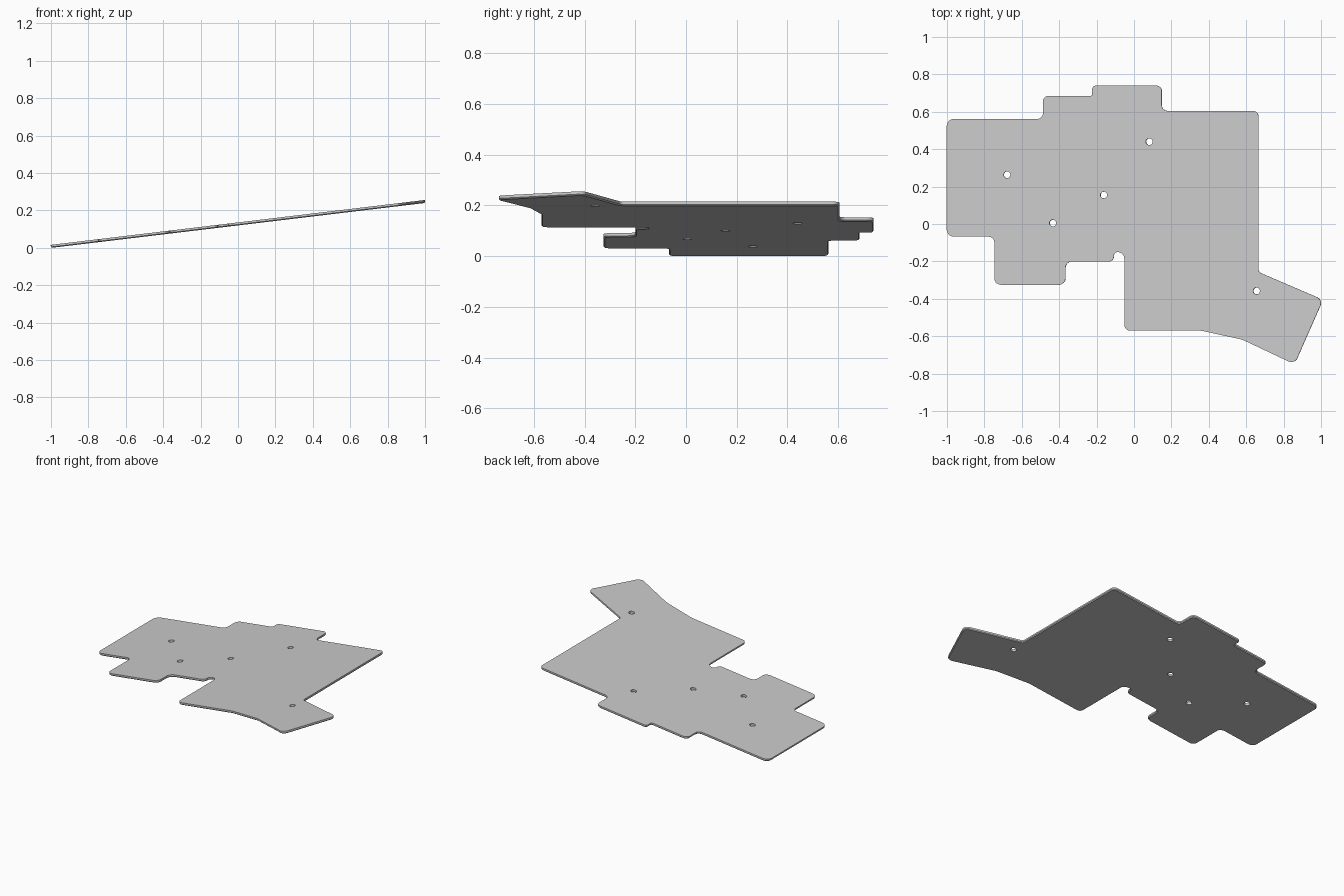
import bpy, bmesh, math
from mathutils import Vector, Matrix

cube = bpy.data.objects.get("Cube")
if cube:
    bpy.data.objects.remove(cube, do_unlink=True)

THICK, CHAMFER, TILT = 0.016, 0.005, math.atan(0.12)
GREY = (0.6, 0.6, 0.6, 1)

grey = bpy.data.materials.new("plain grey")
grey.use_nodes = True
grey.diffuse_color = GREY
grey.node_tree.nodes["Principled BSDF"].inputs["Base Color"].default_value = GREY

# Outline corners seen from above: x, y, corner radius
CORNERS = [
    (-1, .562, .04), (-.485, .562, .03), (-.485, .685, .03), (-.222, .685, .008),
    (-.222, .74, .02), (.15, .74, .03), (.15, .605, .03), (.667, .605, .03),
    (.667, -.257, .02), (1.012, -.405, .035), (.86, -.75, .035), (.58, -.618, .1),
    (.36, -.57, .1), (-.05, -.57, .03), (-.05, -.15, .035), (-.106, -.15, .02),
    (-.106, -.2, .026), (-.365, -.2, .035), (-.365, -.325, .035), (-.745, -.325, .035),
    (-.745, -.068, .03), (-1, -.068, .04)]
HOLES = [(-.677, .263), (-.432, .005), (-.16, .155), (.083, .44), (.657, -.358)]


def rounded(corners, steps=6):
    """Replace every corner by a tangent arc."""
    pts = []
    for i, (x, y, r) in enumerate(corners):
        p = Vector((x, y))
        a = (Vector(corners[i - 1][:2]) - p).normalized()
        b = (Vector(corners[(i + 1) % len(corners)][:2]) - p).normalized()
        half = a.angle(b) / 2
        centre = p + (a + b).normalized() * r / math.sin(half)
        start = p + a * r / math.tan(half) - centre
        sweep = start.angle_signed(p + b * r / math.tan(half) - centre)
        for k in range(steps + 1):
            t = -sweep * k / steps
            c, s = math.cos(t), math.sin(t)
            pts.append(centre + Vector((start.x * c - start.y * s, start.x * s + start.y * c)))
    return pts


def to_object(bm, name):
    mesh = bpy.data.meshes.new(name)
    bm.to_mesh(mesh)
    bm.free()
    obj = bpy.data.objects.new(name, mesh)
    bpy.context.collection.objects.link(obj)
    return obj


# Flat plate with a small chamfer around the underside
stretch = 1 / math.cos(TILT)
bm = bmesh.new()
bottom = bm.faces.new([bm.verts.new((p.x * stretch, p.y, 0)) for p in rounded(CORNERS)])
rim = list(bottom.edges)
up = bmesh.ops.extrude_face_region(bm, geom=[bottom], use_keep_orig=True)
top_verts = [v for v in up["geom"] if isinstance(v, bmesh.types.BMVert)]
bmesh.ops.translate(bm, verts=top_verts, vec=(0, 0, THICK))
bmesh.ops.recalc_face_normals(bm, faces=bm.faces)
bmesh.ops.bevel(bm, geom=rim, offset=CHAMFER, segments=1, affect='EDGES')
plate = to_object(bm, "tilted_plate")
plate.data.materials.append(grey)

# Screw holes
bm = bmesh.new()
for x, y in HOLES:
    bmesh.ops.create_cone(bm, cap_ends=True, segments=20, radius1=.018, radius2=.018,
                          depth=.2, matrix=Matrix.Translation((x * stretch, y, 0)))
cutter = to_object(bm, "hole_cutter")
cutter.hide_render = True
cut = plate.modifiers.new("holes", 'BOOLEAN')
cut.object = cutter
cut.solver = 'EXACT'
bpy.context.view_layer.objects.active = plate
plate.select_set(True)
bpy.ops.object.modifier_apply(modifier=cut.name)
bpy.data.objects.remove(cutter, do_unlink=True)

# Tilt so the left end is high, then rest on the ground
plate.data.transform(Matrix.Rotation(-TILT, 4, 'Y'))
plate.data.transform(Matrix.Translation((0, 0, -min(v.co.z for v in plate.data.vertices))))
bpy.ops.object.shade_smooth_by_angle(angle=math.radians(30))
